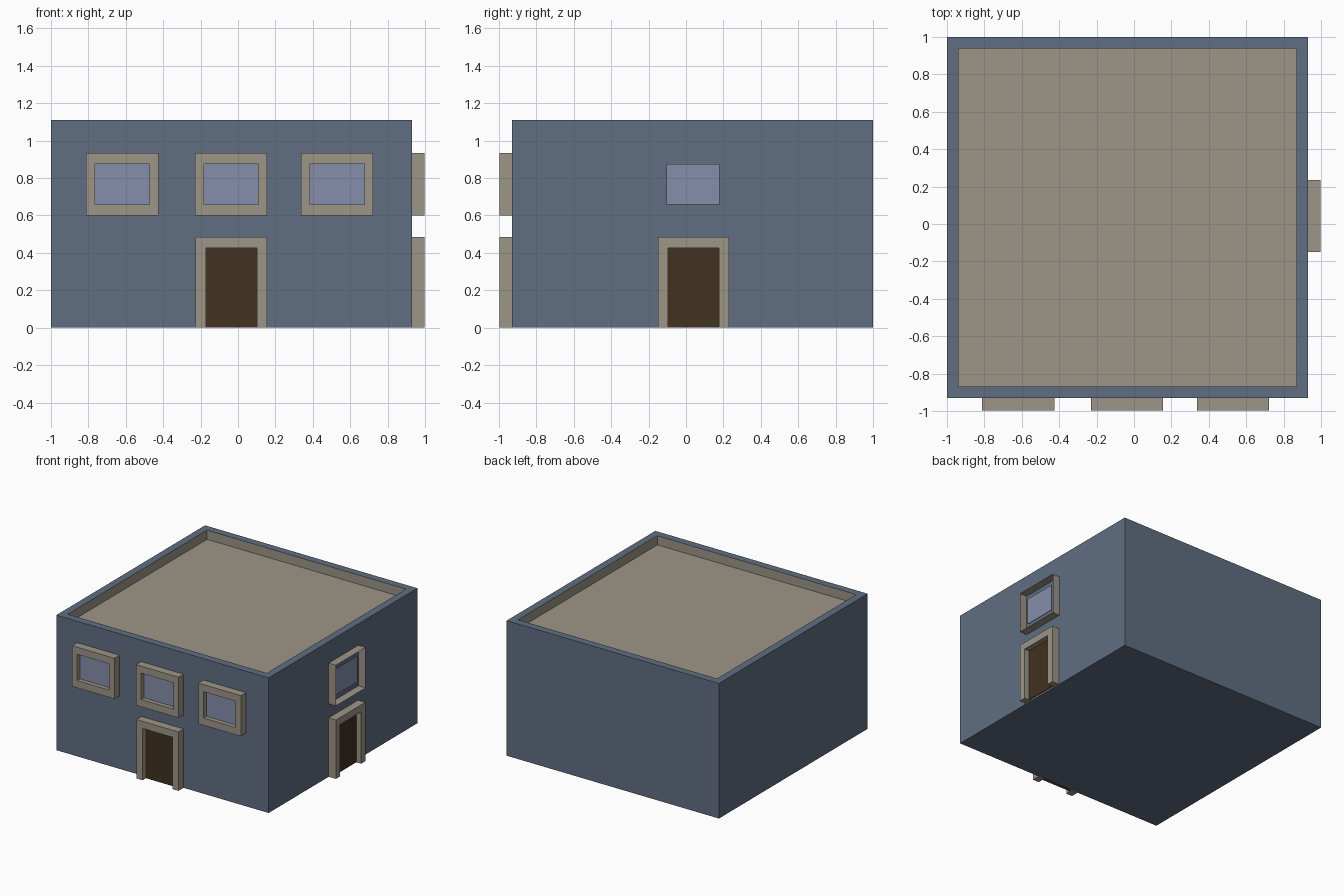
import bpy, bmesh

if "Cube" in bpy.data.objects:
    bpy.data.objects.remove(bpy.data.objects["Cube"])

WALL = 0.93    # wall plane distance on the front (-y) and right (+x)
DEPTH = 0.066  # how far the frames stand out


def material(name, rgb):
    m = bpy.data.materials.new(name)
    m.diffuse_color = (*rgb, 1)
    m.use_nodes = True
    m.node_tree.nodes["Principled BSDF"].inputs["Base Color"].default_value = m.diffuse_color
    return m


blue = material("slate_blue", (0.117, 0.156, 0.222))
tan = material("warm_tan", (0.335, 0.300, 0.245))
glass = material("pale_glass", (0.240, 0.270, 0.405))
brown = material("dark_brown", (0.053, 0.032, 0.015))


def finish(name, bm, mats):
    bmesh.ops.recalc_face_normals(bm, faces=bm.faces[:])
    me = bpy.data.meshes.new(name)
    bm.to_mesh(me)
    bm.free()
    for m in mats:
        me.materials.append(m)
    ob = bpy.data.objects.new(name, me)
    bpy.context.collection.objects.link(ob)
    return ob


def front(u, v, d):
    return (u, -WALL - d, v)


def side(u, v, d):
    return (WALL + d, u, v)


def strip(name, place, outer, inner, closed):
    """Frame swept between matching outer and inner outlines."""
    bm = bmesh.new()
    rings = [[bm.verts.new(place(u, v, d)) for u, v in pts]
             for pts, d in ((outer, 0), (outer, DEPTH), (inner, DEPTH), (inner, 0))]
    n = len(outer)
    for i in range(n if closed else n - 1):
        j = (i + 1) % n
        for a, b in zip(rings[:3], rings[1:]):
            bm.faces.new((a[i], a[j], b[j], b[i]))
    if not closed:  # feet of the door posts
        for i in (0, n - 1):
            bm.faces.new([r[i] for r in rings])
    finish(name, bm, [tan])


def rect(u0, u1, v0, v1):
    return [(u0, v0), (u0, v1), (u1, v1), (u1, v0)]


def plate(name, place, r, d, mat):
    bm = bmesh.new()
    lo, hi = ([bm.verts.new(place(u, v, k)) for u, v in r] for k in (d - 0.004, d))
    bm.faces.new(lo)
    bm.faces.new(hi)
    for i in range(4):
        j = (i + 1) % 4
        bm.faces.new((lo[i], lo[j], hi[j], hi[i]))
    finish(name, bm, [mat])


# Building block with sunken tan roof
bm = bmesh.new()
bmesh.ops.create_cube(bm, size=1)
for v in bm.verts:
    v.co = (v.co.x * 1.93 - 0.035, v.co.y * 1.93 + 0.035, (v.co.z + 0.5) * 1.11)
top = max(bm.faces, key=lambda f: f.calc_center_median().z)
bmesh.ops.inset_region(bm, faces=[top], thickness=0.087)
res = bmesh.ops.extrude_discrete_faces(bm, faces=[top])
floor = res["faces"][0]
for v in floor.verts:
    v.co.z -= 0.075
for f in {f for v in floor.verts for f in v.link_faces}:
    f.material_index = 1
finish("building_walls", bm, [blue, tan])

# Front windows
for label, c in (("left", -0.619), ("middle", -0.037), ("right", 0.530)):
    hole = rect(c - 0.146, c + 0.146, 0.66, 0.876)
    strip(label + "_window_frame", front, rect(c - 0.193, c + 0.193, 0.60, 0.934), hole, True)
    plate(label + "_window_glass", front, hole, 0.03, glass)

# Doors on the front and the right side
for label, place, c in (("front", front, -0.035), ("side", side, 0.040)):
    hole = rect(c - 0.136, c + 0.136, 0, 0.426)
    strip(label + "_door_frame", place, rect(c - 0.191, c + 0.191, 0, 0.484), hole, False)
    plate(label + "_door", place, hole, 0.022, brown)

# Side window: open box surround with a glass pane
bm = bmesh.new()
r = rect(-0.151, 0.235, 0.60, 0.934)
a, b = ([bm.verts.new(side(u, v, d)) for u, v in r] for d in (0, DEPTH))
for i in range(4):
    j = (i + 1) % 4
    bm.faces.new((a[i], a[j], b[j], b[i]))
finish("side_window_surround", bm, [tan])
plate("side_window_glass", side, rect(-0.103, 0.178, 0.66, 0.876), 0.03, glass)
